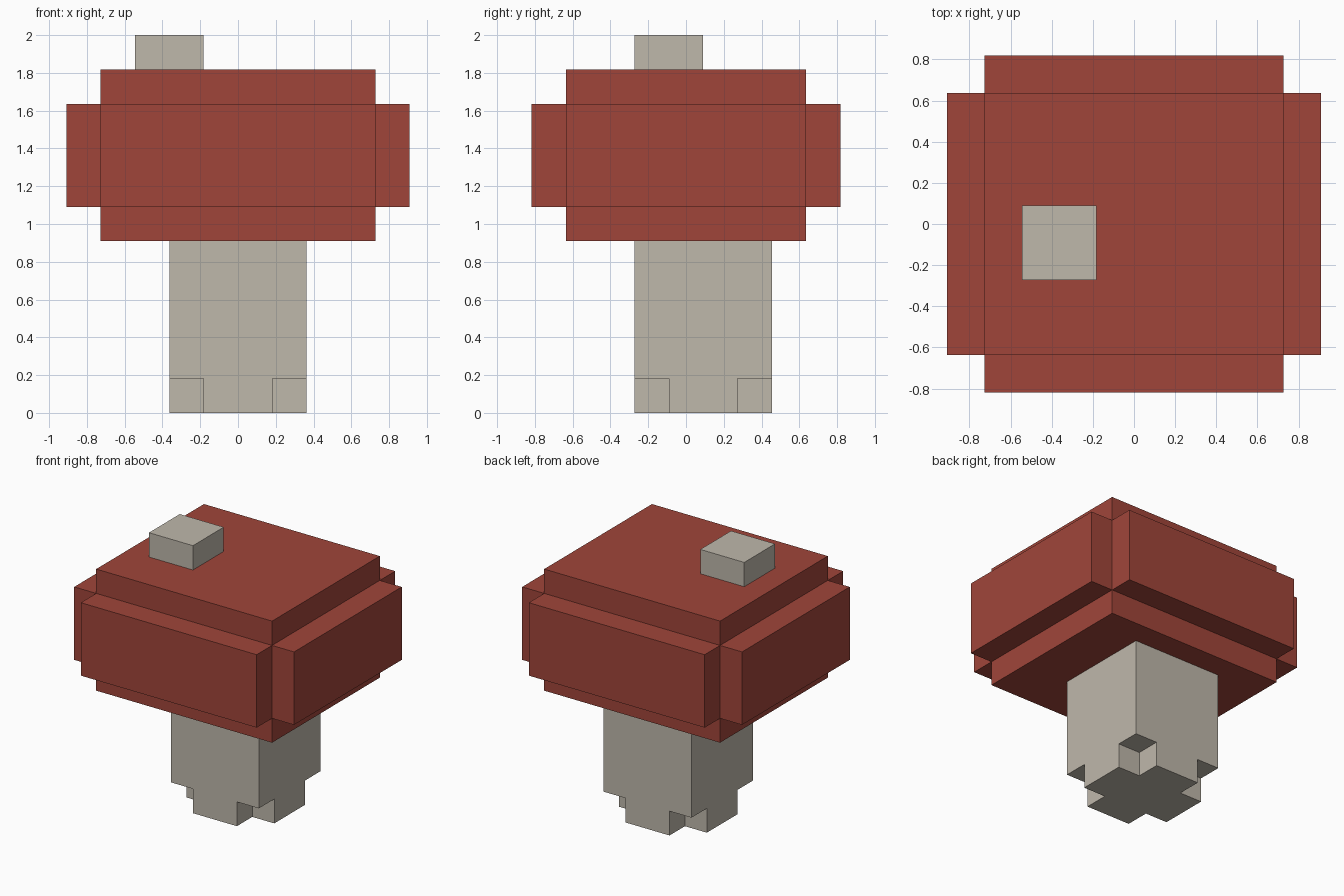
import bpy, bmesh
from itertools import product
from mathutils import Vector

U = 2 / 11  # block unit

cube = bpy.data.objects.get("Cube")
if cube:
    bpy.data.objects.remove(cube, do_unlink=True)


def material(name, rgb):
    mat = bpy.data.materials.new(name)
    mat.use_nodes = True
    mat.diffuse_color = (*rgb, 1)
    bsdf = next(n for n in mat.node_tree.nodes if n.type == 'BSDF_PRINCIPLED')
    bsdf.inputs["Base Color"].default_value = (*rgb, 1)
    return mat


def block_part(name, cuts, filled, mat):
    """Closed skin around the filled cells of a box grid; cuts are in block units."""
    cells = {c for c in product(*(range(len(a) - 1) for a in cuts)) if filled(*c)}
    bm = bmesh.new()
    for cell in cells:
        for axis, side in product(range(3), (0, 1)):
            neighbour = list(cell)
            neighbour[axis] += 2 * side - 1
            if tuple(neighbour) in cells:
                continue
            ring = []
            for du, dv in ((0, 0), (1, 0), (1, 1), (0, 1)):
                corner = list(cell)
                corner[axis] += side
                corner[(axis + 1) % 3] += du
                corner[(axis + 2) % 3] += dv
                ring.append(bm.verts.new(Vector([cuts[i][corner[i]] for i in range(3)]) * U))
            bm.faces.new(ring if side else ring[::-1])
    # Weld the skin and merge coplanar faces
    bmesh.ops.remove_doubles(bm, verts=bm.verts, dist=0.001)
    bmesh.ops.dissolve_limit(bm, angle_limit=0.01, verts=bm.verts, edges=bm.edges)
    bmesh.ops.recalc_face_normals(bm, faces=bm.faces)
    mesh = bpy.data.meshes.new(name)
    bm.to_mesh(mesh)
    bm.free()
    mesh.materials.append(mat)
    obj = bpy.data.objects.new(name, mesh)
    bpy.context.collection.objects.link(obj)
    return obj


red = material("cap_red", (0.352, 0.060, 0.042))
beige = material("stem_beige", (0.521, 0.479, 0.407))

# Stem with its four bottom corners notched away
block_part("stem", [(-2, -1, 1, 2), (-1.5, -0.5, 1.5, 2.5), (0, 1, 5)],
           lambda x, y, z: z == 1 or x == 1 or y == 1, beige)

# Cap: a core with a slab on each of its six sides
block_part("cap", [(-5, -4, 4, 5), (-4.5, -3.5, 3.5, 4.5), (5, 6, 9, 10)],
           lambda x, y, z: (x, y, z).count(1) >= 2, red)

# Raised spot on top of the cap
block_part("cap_spot", [(-3, -1), (-1.5, 0.5), (10, 11)],
           lambda x, y, z: True, beige)
